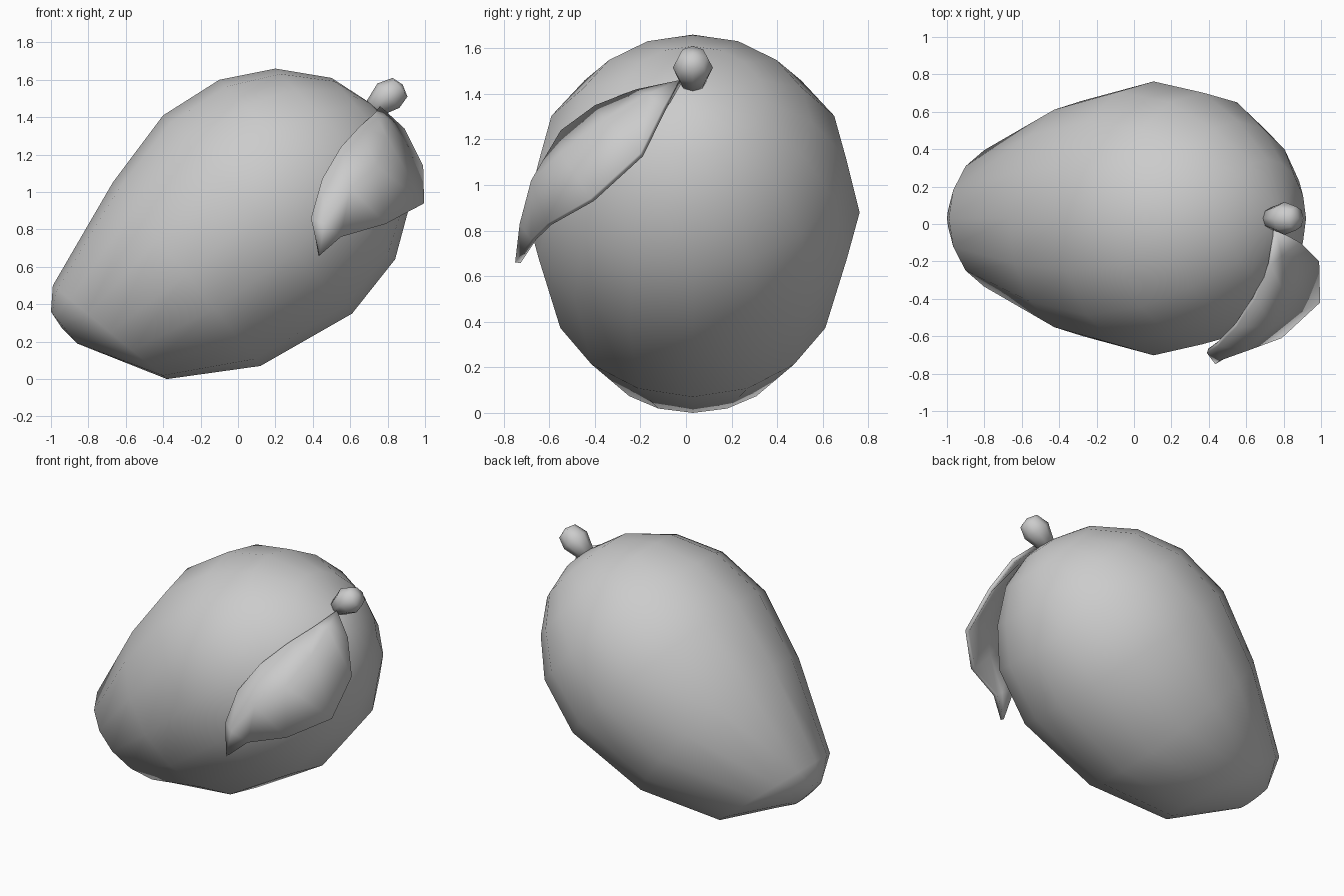
import bpy, bmesh, math
from mathutils import Vector

cube = bpy.data.objects.get("Cube")
if cube:
    bpy.data.objects.remove(cube, do_unlink=True)

MID_Y = 0.03

grey = bpy.data.materials.new("plain_grey")
grey.use_nodes = True
colour = (0.6, 0.6, 0.6, 1)
grey.diffuse_color = colour
grey.node_tree.nodes["Principled BSDF"].inputs["Base Color"].default_value = colour


def make_object(name, bm, sharp_angle=None):
    bmesh.ops.recalc_face_normals(bm, faces=bm.faces)
    mesh = bpy.data.meshes.new(name)
    bm.to_mesh(mesh)
    bm.free()
    mesh.shade_smooth()
    if sharp_angle:
        mesh.set_sharp_from_angle(angle=math.radians(sharp_angle))
    mesh.materials.append(grey)
    obj = bpy.data.objects.new(name, mesh)
    bpy.context.collection.objects.link(obj)
    return obj


def tilted_lathe(name, spans, start, end, sides):
    """Skin round rings, each given by its upper and lower (x, z) ends."""
    bm = bmesh.new()
    rings = []
    for ux, uz, lx, lz in spans:
        top, low = Vector((ux, MID_Y, uz)), Vector((lx, MID_Y, lz))
        centre, arm = (top + low) / 2, (top - low) / 2
        side = Vector((0, arm.length, 0))
        angles = [math.tau * i / sides for i in range(sides)]
        rings.append([bm.verts.new(centre + arm * math.cos(a) + side * math.sin(a))
                      for a in angles])
    for a, b in zip(rings, rings[1:]):
        for i in range(sides):
            j = (i + 1) % sides
            bm.faces.new((a[i], a[j], b[j], b[i]))
    # Close each end on a pole
    for ring, (x, z) in ((rings[0], start), (rings[-1], end)):
        pole = bm.verts.new((x, MID_Y, z))
        for i in range(sides):
            bm.faces.new((ring[i], ring[(i + 1) % sides], pole))
    return make_object(name, bm)


# Fruit body, from the narrow tip to the stem end
tilted_lathe("fruit_body", [
    (-1.0, 0.36, -0.86, 0.19),
    (-0.99, 0.50, -0.38, 0.0),
    (-0.67, 1.05, 0.12, 0.07),
    (-0.40, 1.41, 0.61, 0.35),
    (-0.10, 1.60, 0.84, 0.64),
    (0.20, 1.66, 0.91, 0.90),
    (0.50, 1.61, 0.92, 1.13),
    (0.70, 1.48, 0.84, 1.34),
], (-0.94, 0.27), (0.77, 1.42), 16)

# Stubby stem with a rounded end
tilted_lathe("stem", [
    (0.69, 1.49, 0.77, 1.41),
    (0.745, 1.58, 0.863, 1.45),
    (0.826, 1.61, 0.906, 1.51),
], (0.72, 1.43), (0.88, 1.575), 8)

# Drooping leaf: left edge, raised middle and right edge of each section
sections = [
    ((0.73, -0.22, 1.42), (0.79, -0.17, 1.40), (0.89, -0.10, 1.34)),
    ((0.65, -0.40, 1.35), (0.80, -0.36, 1.29), (0.99, -0.20, 1.14)),
    ((0.55, -0.55, 1.24), (0.74, -0.55, 1.14), (0.995, -0.42, 0.94)),
    ((0.45, -0.65, 1.07), (0.60, -0.68, 1.02), (0.79, -0.61, 0.83)),
    ((0.39, -0.69, 0.86), (0.46, -0.73, 0.83), (0.55, -0.68, 0.76)),
]
bm = bmesh.new()
rows = [[bm.verts.new(p) for p in row] for row in sections]
for a, b in zip(rows, rows[1:]):
    for i in range(2):
        bm.faces.new((a[i], b[i], b[i + 1], a[i + 1]))
base = bm.verts.new((0.76, -0.03, 1.46))
tip = bm.verts.new((0.435, -0.75, 0.66))
for i in range(2):
    bm.faces.new((base, rows[0][i], rows[0][i + 1]))
    bm.faces.new((rows[-1][i], tip, rows[-1][i + 1]))
leaf = make_object("leaf", bm, 50)
if leaf.data.polygons[0].normal.y > 0:
    leaf.data.flip_normals()
solid = leaf.modifiers.new("thickness", 'SOLIDIFY')
solid.thickness = 0.025
solid.offset = -1
